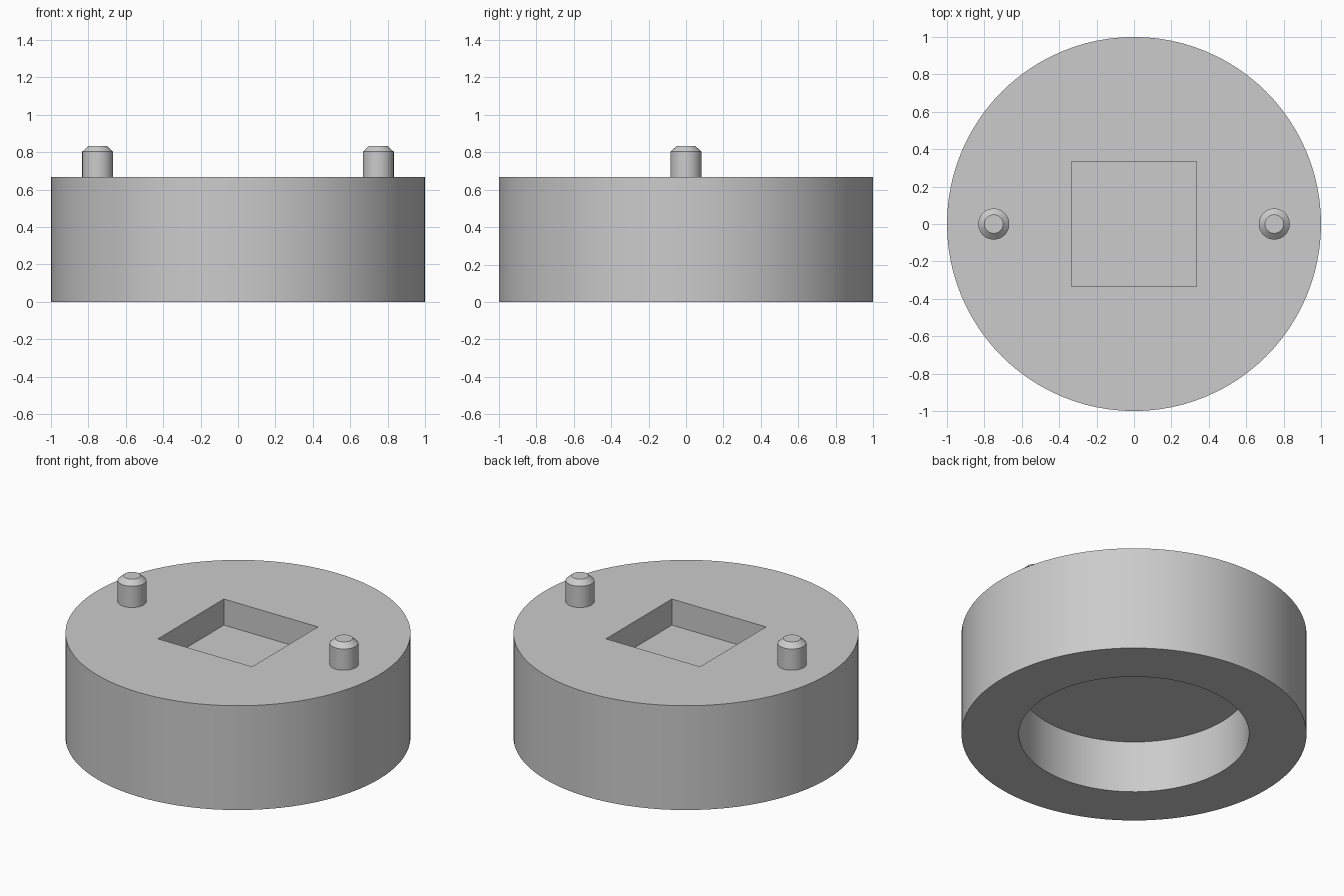
import bpy
import bmesh
import math
from mathutils import Vector, Matrix

default = bpy.data.objects.get("Cube")
if default:
    bpy.data.objects.remove(default, do_unlink=True)

grey = bpy.data.materials.new("light_grey")
grey.use_nodes = True
colour = (0.6, 0.6, 0.6, 1)
grey.diffuse_color = colour
grey.node_tree.nodes["Principled BSDF"].inputs["Base Color"].default_value = colour


def add_object(name, bm):
    bmesh.ops.recalc_face_normals(bm, faces=bm.faces)
    mesh = bpy.data.meshes.new(name)
    bm.to_mesh(mesh)
    bm.free()
    mesh.materials.append(grey)
    obj = bpy.data.objects.new(name, mesh)
    bpy.context.collection.objects.link(obj)
    return obj


def lathe(name, profile, sides, x=0):
    """Revolve (radius, z) points about a vertical axis at x and cap both ends."""
    bm = bmesh.new()
    rings = []
    for radius, z in profile:
        angles = [math.tau * i / sides for i in range(sides)]
        rings.append([bm.verts.new((x + radius * math.cos(a), radius * math.sin(a), z))
                      for a in angles])
    for low, high in zip(rings, rings[1:]):
        for i in range(sides):
            j = (i + 1) % sides
            bm.faces.new((low[i], low[j], high[j], high[i]))
    bm.faces.new(rings[0])
    bm.faces.new(rings[-1])
    return add_object(name, bm)


def box(name, low, high):
    bm = bmesh.new()
    low, high = Vector(low), Vector(high)
    matrix = Matrix.Translation((low + high) / 2) @ Matrix.Diagonal((*(high - low), 1))
    bmesh.ops.create_cube(bm, size=1, matrix=matrix)
    return add_object(name, bm)


def select_only(obj):
    bpy.ops.object.select_all(action='DESELECT')
    obj.select_set(True)
    bpy.context.view_layer.objects.active = obj


def cut(target, cutter):
    cutter.hide_render = True
    mod = target.modifiers.new(cutter.name, 'BOOLEAN')
    mod.operation = 'DIFFERENCE'
    mod.solver = 'EXACT'
    mod.object = cutter
    select_only(target)
    bpy.ops.object.modifier_apply(modifier=mod.name)
    bpy.data.objects.remove(cutter, do_unlink=True)


def smooth(obj):
    select_only(obj)
    bpy.ops.object.shade_smooth_by_angle(angle=math.radians(25))


R, H = 1.0, 0.667

# Round body with a square pocket on top and a round bore underneath
body = lathe("round_body", [(R, 0), (R, H)], 96)
cut(body, box("square_pocket", (-0.333, -0.333, 0.5), (0.333, 0.333, 1)))
cut(body, lathe("round_bore", [(0.667, -0.2), (0.667, 0.333)], 96))
smooth(body)

# Chamfered locating pins, standing on the top face
pin_profile = [(0.083, H), (0.083, 0.803), (0.05, 0.833)]
for side, x in (("left", 0.75), ("right", -0.75)):
    smooth(lathe(side + "_pin", pin_profile, 48, x))
